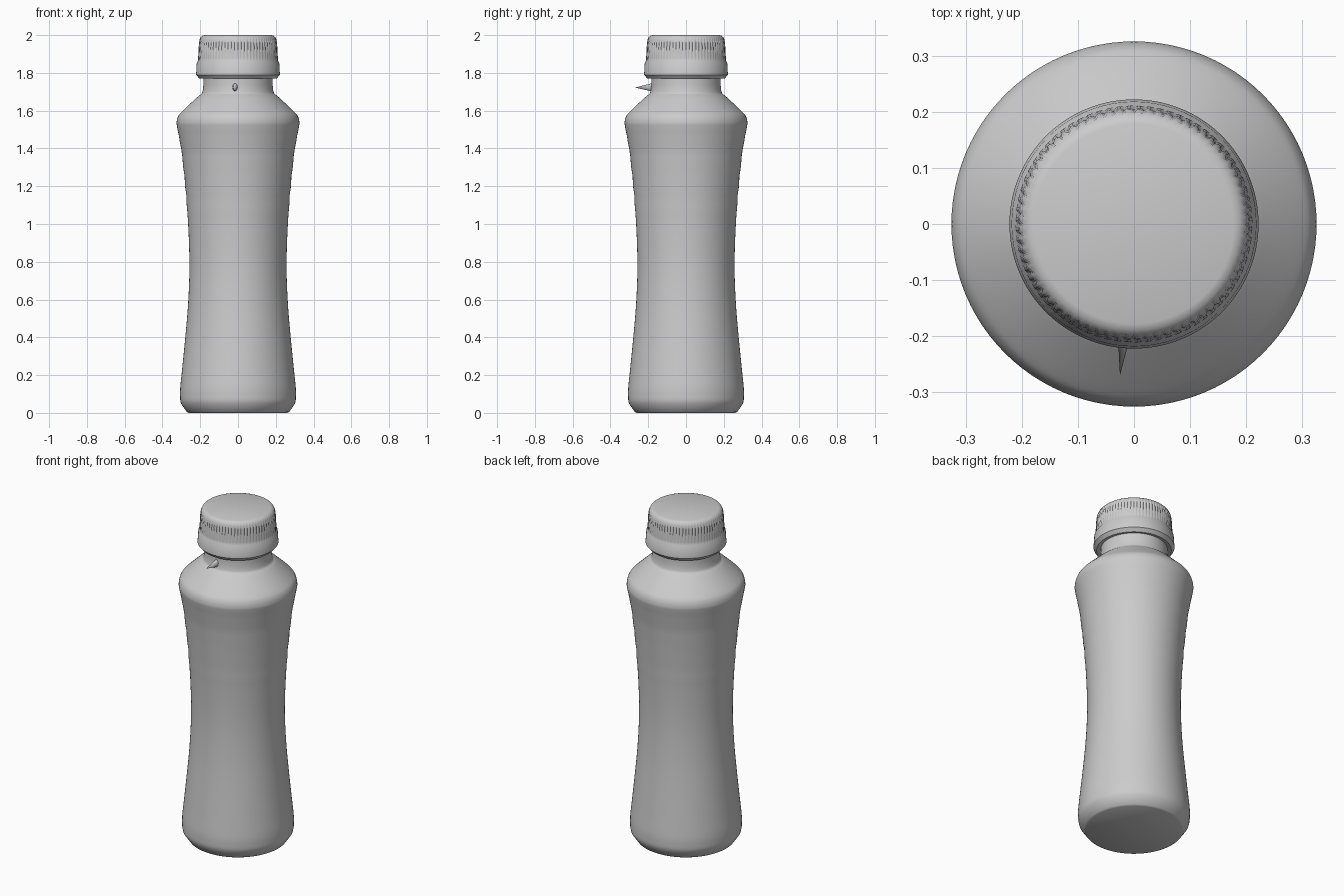
import bpy, bmesh, math
from mathutils import Vector

cube = bpy.data.objects.get("Cube")
if cube:
    bpy.data.objects.remove(cube)

grey = bpy.data.materials.new("plain_grey")
grey.use_nodes = True
colour = (0.6, 0.6, 0.6, 1)
grey.diffuse_color = colour
grey.node_tree.nodes["Principled BSDF"].inputs["Base Color"].default_value = colour


def curve_through(points, steps=4):
    """Smooth curve through profile points (radius, height)."""
    pts = [Vector(p) for p in points]
    pts = [2 * pts[0] - pts[1]] + pts + [2 * pts[-1] - pts[-2]]
    out = []
    for a, b, c, d in zip(pts, pts[1:], pts[2:], pts[3:]):
        for i in range(steps):
            t = i / steps
            out.append(0.5 * (2 * b + (c - a) * t + (2 * a - 5 * b + 4 * c - d) * t**2
                              + (3 * b - a - 3 * c + d) * t**3))
    return [tuple(p) for p in out] + [tuple(points[-1])]


def finish(bm, name, angle):
    mesh = bpy.data.meshes.new(name)
    bmesh.ops.recalc_face_normals(bm, faces=bm.faces)
    bm.to_mesh(mesh)
    bm.free()
    mesh.materials.append(grey)
    obj = bpy.data.objects.new(name, mesh)
    bpy.context.collection.objects.link(obj)
    bpy.ops.object.select_all(action='DESELECT')
    obj.select_set(True)
    bpy.context.view_layer.objects.active = obj
    bpy.ops.object.shade_smooth_by_angle(angle=math.radians(angle))
    return obj


def lathe(name, profile, segments, offset=lambda i, z: 0, close_start=False, close_end=False, angle=35):
    """Revolve a profile; offset shifts the radius by segment and height."""
    bm = bmesh.new()
    rings = []
    for r, z in profile:
        ring = []
        for i in range(segments):
            a = math.tau * i / segments
            rr = r + offset(i, z)
            ring.append(bm.verts.new((rr * math.cos(a), rr * math.sin(a), z)))
        rings.append(ring)
    for low, high in zip(rings, rings[1:]):
        for i in range(segments):
            j = (i + 1) % segments
            bm.faces.new((low[i], low[j], high[j], high[i]))
    if close_start:
        bm.faces.new(rings[0][::-1])
    if close_end:
        bm.faces.new(rings[-1])
    return finish(bm, name, angle)


# Bottle: chamfered foot, waisted wall, rounded shoulder and neck
foot = [(0.262, 0.0), (0.272, 0.006), (0.302, 0.05)]
wall = curve_through([(0.306, 0.07), (0.306, 0.13), (0.296, 0.23), (0.279, 0.4), (0.264, 0.58),
                      (0.257, 0.78), (0.264, 1.0), (0.279, 1.2), (0.301, 1.4), (0.322, 1.51),
                      (0.325, 1.54), (0.317, 1.57), (0.295, 1.597), (0.215, 1.672),
                      (0.193, 1.69), (0.186, 1.71)])
neck = [(0.183, 1.74), (0.183, 1.78)]


# Faint label ripples on the upper wall
def ripple(i, z):
    return 0.0015 * math.sin((z - 1.06) * 55) if 1.06 < z < 1.46 else 0


lathe("bottle_body", foot + wall + neck, 96, ripple, close_start=True)

# Cap: tamper band, step, ribbed grip and rounded flat top
cap = [(0.183, 1.775), (0.205, 1.77), (0.217, 1.785), (0.222, 1.79), (0.218, 1.855),
       (0.211, 1.865), (0.211, 1.88), (0.207, 1.955), (0.204, 1.975),
       (0.198, 1.988), (0.189, 1.996), (0.178, 2.0)]


def ribs(i, z):
    return -0.004 if i % 3 == 0 and 1.87 < z < 1.98 else 0


lathe("screw_cap", cap, 216, ribs, close_end=True, angle=40)

# Small pointed tab at the front of the neck
bm = bmesh.new()
base = Vector((-0.015, -0.175, 1.724))
tip = Vector((-0.025, -0.27, 1.722))
ring = [bm.verts.new(base + Vector((0.015 * math.cos(a), 0, 0.024 * math.sin(a))))
        for a in (math.tau * i / 10 for i in range(10))]
point = bm.verts.new(tip)
bm.faces.new(ring)
for i in range(10):
    bm.faces.new((ring[i], ring[(i + 1) % 10], point))
finish(bm, "neck_tab", 50)
